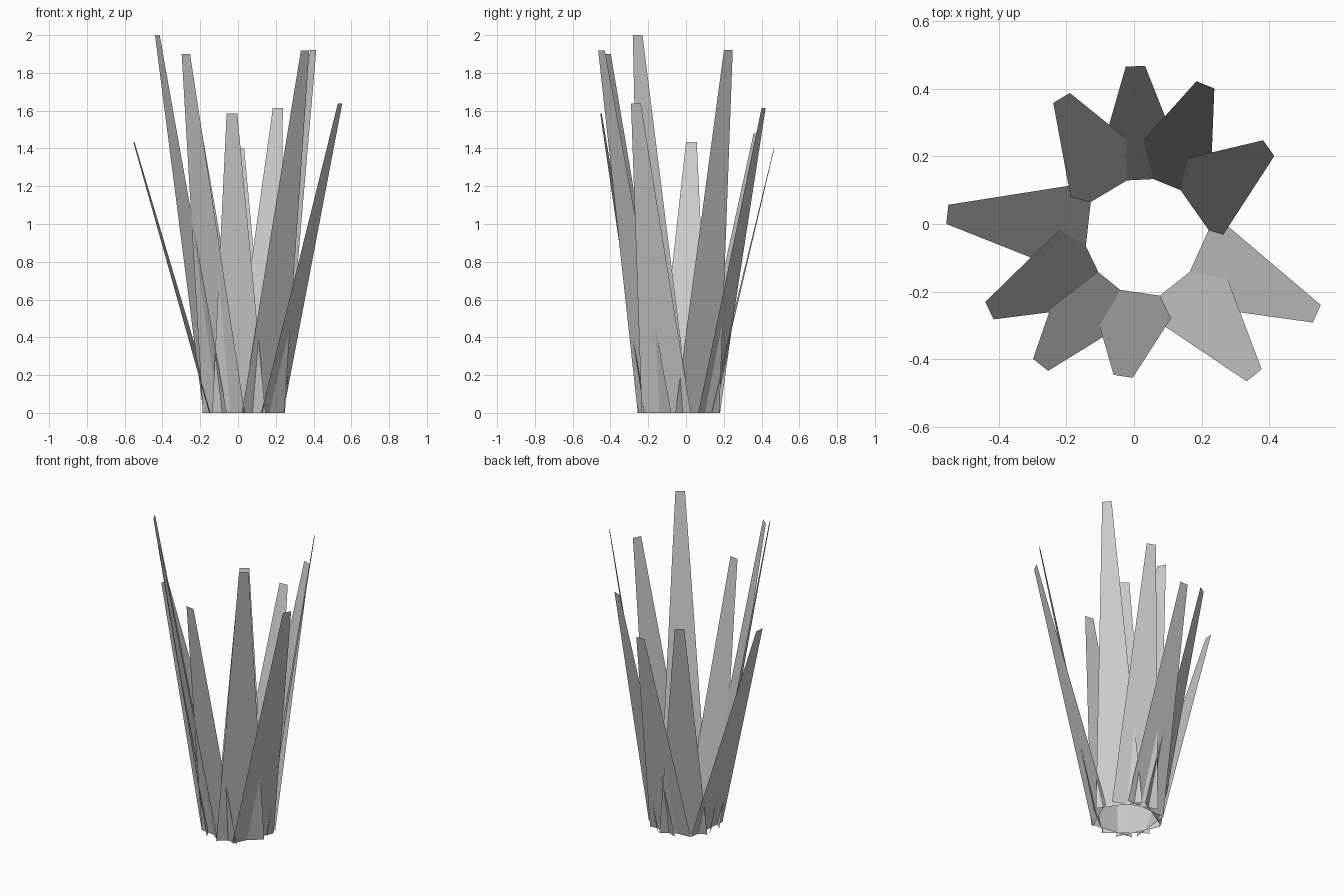
import bpy
from math import atan2, cos, sin

if "Cube" in bpy.data.objects:
    bpy.data.objects.remove(bpy.data.objects["Cube"])

# Tuft of flat tapered blades fanning out from one ring
CX, CY, RADIUS = 0.029, -0.036, 0.167
BASE_HALF, TIP_HALF = 0.1425, 0.0285

# Centre of each blade tip
TIPS = [
    (0.004, 0.466, 1.40), (0.211, 0.411, 1.615), (0.398, 0.224, 1.92),
    (0.540, -0.265, 1.637), (0.355, -0.447, 1.918), (-0.032, -0.450, 1.585),
    (-0.276, -0.416, 1.90), (-0.427, -0.256, 2.0), (-0.5515, 0.0285, 1.435),
    (-0.214, 0.3725, 1.48),
]


def blade(name, tip):
    """Flat trapezoid from the base ring up to its tip."""
    x, y, z = tip
    a = atan2(y - CY, x - CX)
    tx, ty = -sin(a), cos(a)
    bx, by = CX + RADIUS * cos(a), CY + RADIUS * sin(a)
    verts = [
        (bx - tx * BASE_HALF, by - ty * BASE_HALF, 0),
        (bx + tx * BASE_HALF, by + ty * BASE_HALF, 0),
        (x + tx * TIP_HALF, y + ty * TIP_HALF, z),
        (x - tx * TIP_HALF, y - ty * TIP_HALF, z),
    ]
    mesh = bpy.data.meshes.new(name)
    mesh.from_pydata(verts, [], [(0, 1, 2, 3)])
    mesh.update()
    bpy.context.collection.objects.link(bpy.data.objects.new(name, mesh))


# Grass blades
for i, tip in enumerate(TIPS, 1):
    blade(f"grass_blade_{i}", tip)
